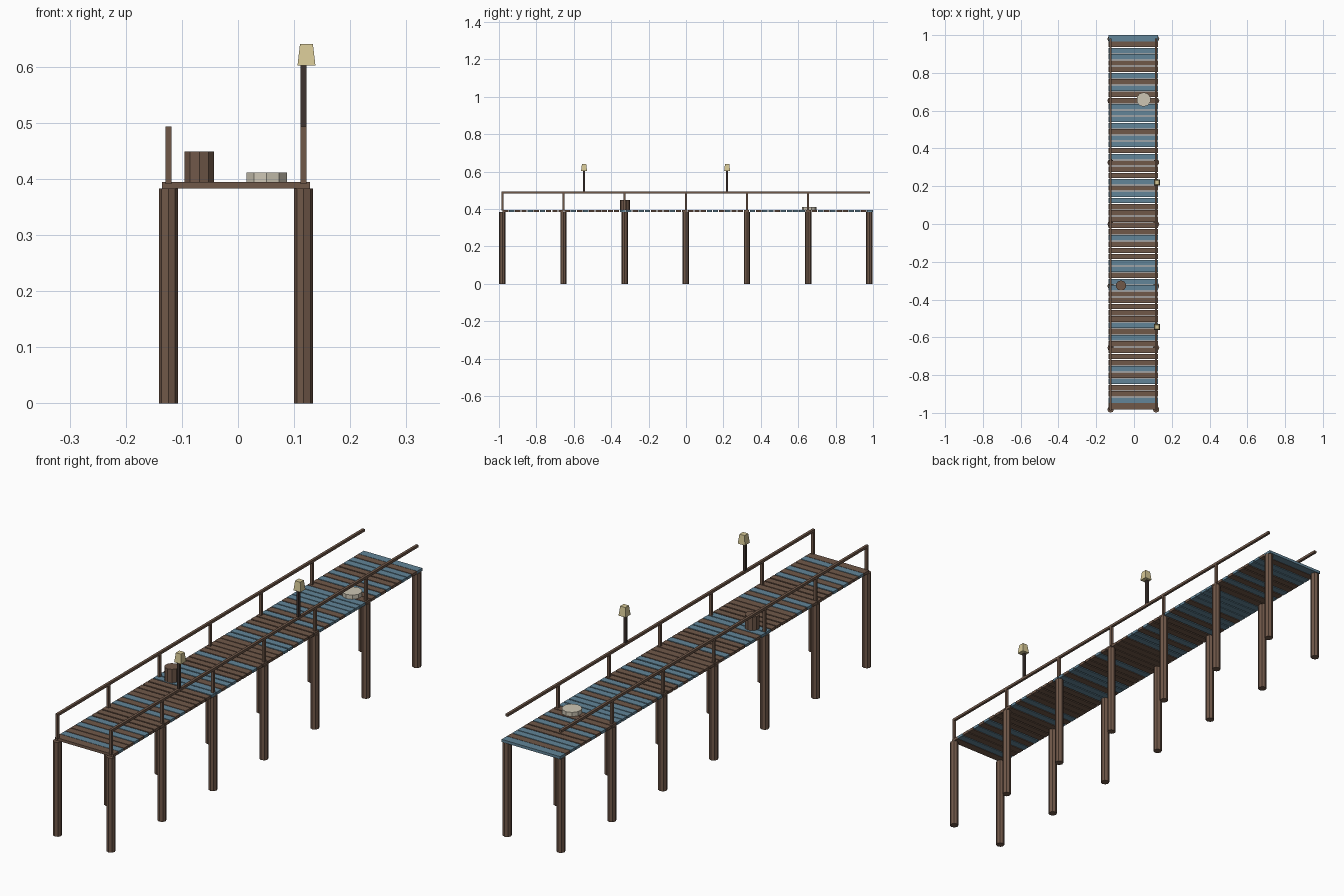
import bpy, bmesh, math, random
from mathutils import Matrix

if "Cube" in bpy.data.objects:
    bpy.data.objects.remove(bpy.data.objects["Cube"])

random.seed(4)


def srgb(r, g, b):
    f = lambda c: (c / 255 / 12.92) if c < 10 else ((c / 255 + 0.055) / 1.055) ** 2.4
    return (f(r), f(g), f(b), 1)


def material(name, rgb):
    m = bpy.data.materials.new(name)
    m.diffuse_color = srgb(*rgb)
    m.use_nodes = True
    m.node_tree.nodes["Principled BSDF"].inputs["Base Color"].default_value = m.diffuse_color
    return m


BROWN = material("weathered brown wood", (112, 88, 73))
BLUE = material("faded blue paint", (98, 133, 152))
DARK = material("dark pole", (62, 52, 48))
SHADE = material("pale yellow shade", (214, 200, 150))
ROPE = material("off white rope", (205, 198, 180))


def finish(bm, name, mats):
    me = bpy.data.meshes.new(name)
    bm.to_mesh(me)
    bm.free()
    for m in mats:
        me.materials.append(m)
    ob = bpy.data.objects.new(name, me)
    bpy.context.collection.objects.link(ob)


def box(bm, c, s, mat=0):
    r = bmesh.ops.create_cube(bm, size=1, matrix=Matrix.Translation(c) @ Matrix.Diagonal((*s, 1)))
    for f in {f for v in r["verts"] for f in v.link_faces}:
        f.material_index = mat


def prism(bm, x, y, z0, z1, r0, r1, sides, turn=0.0):
    bmesh.ops.create_cone(bm, cap_ends=True, segments=sides, radius1=r0, radius2=r1, depth=z1 - z0,
                          matrix=Matrix.Translation((x, y, (z0 + z1) / 2)) @ Matrix.Rotation(turn, 4, 'Z'))


CX, HALF, DECK = -0.0035, 0.1205, 0.394
BAYS = [-0.982 + 0.327 * i for i in range(7)]

# support piles under both edges
bm = bmesh.new()
for y in BAYS:
    for s in (-1, 1):
        prism(bm, CX + s * HALF, y, 0, 0.383, 0.017, 0.017, 8)
finish(bm, "support_piles", [BROWN])

# deck planks, some painted blue
blue_at = [0.985, 0.93, 0.905, 0.87, 0.80, 0.73, 0.63, 0.60, 0.57, 0.51, 0.45, 0.415, 0.36, 0.24, 0.165,
           0.135, -0.09, -0.19, -0.225, -0.32, -0.35, -0.52, -0.59, -0.78, -0.82, -0.92]
bm = bmesh.new()
N = 60
pitch = 1.982 / N
for i in range(N):
    y = -0.982 + pitch * (i + 0.5)
    blue = any(abs(y - b) <= pitch / 2 for b in blue_at)
    w = pitch - random.uniform(0.003, 0.006) if 0 < i < N - 1 else pitch
    box(bm, (CX, y, DECK - 0.0055), (0.263, w, 0.011), int(blue))
finish(bm, "deck_planks", [BROWN, BLUE])

# rail posts (none at the far end) and handrails
bm = bmesh.new()
for s in (-1, 1):
    x = CX + s * HALF
    for y in BAYS[:-1]:
        box(bm, (x, y, 0.44), (0.0105, 0.0105, 0.098))
    box(bm, (x, -0.002, 0.488), (0.0105, 1.97, 0.010))
finish(bm, "railings", [BROWN])

# lamps on the right handrail
bm_pole, bm_shade = bmesh.new(), bmesh.new()
for y in (-0.545, 0.22):
    box(bm_pole, (0.117, y, 0.5475), (0.0105, 0.0105, 0.111))
    prism(bm_shade, 0.122, y, 0.602, 0.64, 0.0226, 0.0163, 4, math.pi / 4)
finish(bm_pole, "lamp_poles", [DARK])
finish(bm_shade, "lamp_shades", [SHADE])

# barrel and rope coil standing on the deck
bm = bmesh.new()
prism(bm, -0.069, -0.326, DECK, 0.449, 0.0275, 0.0275, 10)
finish(bm, "barrel", [BROWN])
bm = bmesh.new()
prism(bm, 0.051, 0.659, DECK, 0.411, 0.038, 0.038, 10)
finish(bm, "rope_coil", [ROPE])
